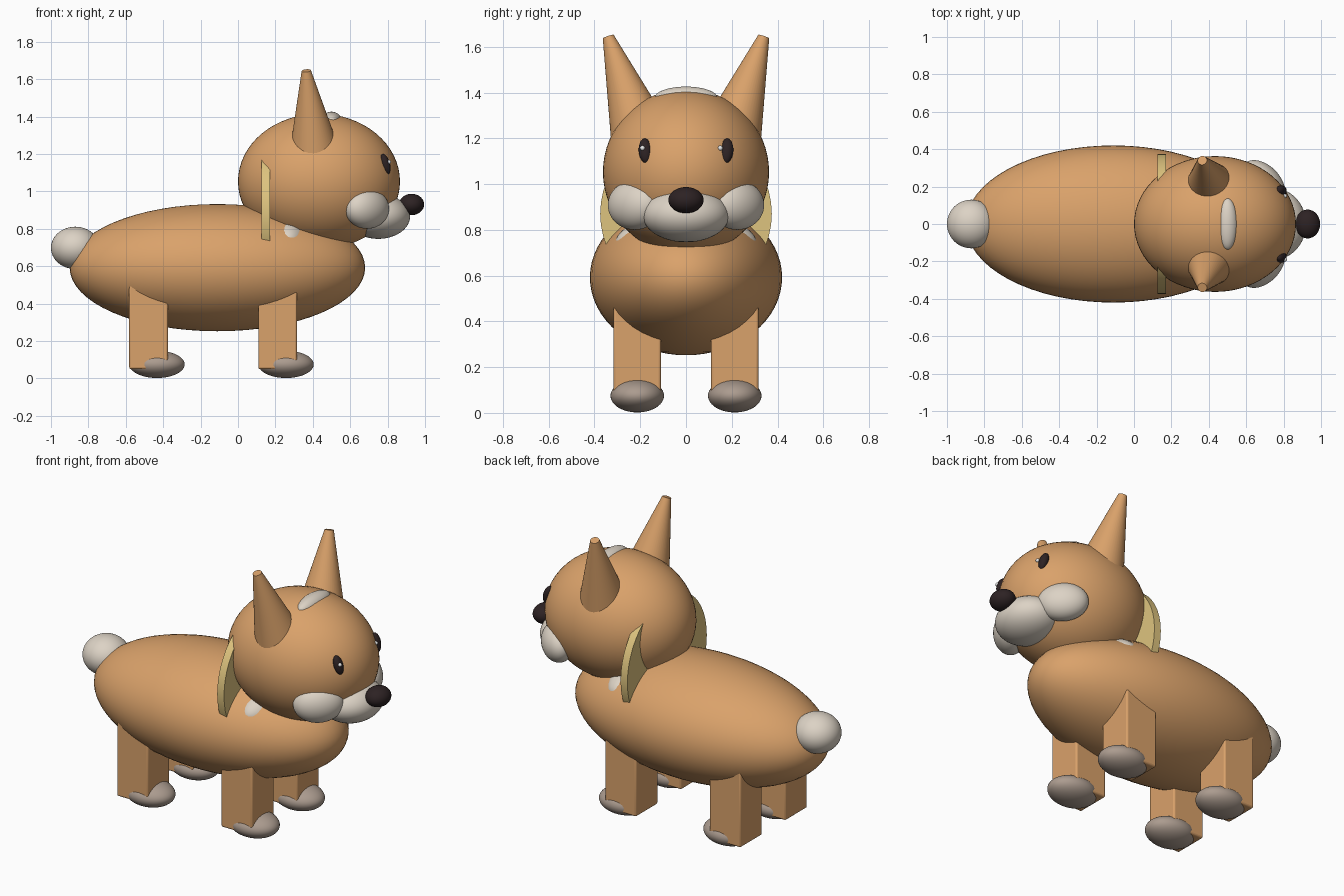
import bpy, math
from mathutils import Vector

cube = bpy.data.objects.get("Cube")
if cube:
    bpy.data.objects.remove(cube, do_unlink=True)


def material(name, rgb):
    m = bpy.data.materials.new(name)
    m.use_nodes = True
    m.diffuse_color = (*rgb, 1)
    m.node_tree.nodes["Principled BSDF"].inputs["Base Color"].default_value = (*rgb, 1)
    return m


TAN = material("tan fur", (0.70, 0.36, 0.145))
CREAM = material("cream fur", (0.72, 0.65, 0.56))
GREY = material("grey paw", (0.41, 0.33, 0.275))
DARK = material("dark brown", (0.026, 0.016, 0.017))
YELLOW = material("yellow collar", (0.73, 0.55, 0.21))
WHITE = material("eye glint", (0.85, 0.85, 0.85))


def finish(name, mat):
    ob = bpy.context.object
    ob.name = ob.data.name = name
    ob.data.materials.append(mat)
    bpy.ops.object.shade_smooth_by_angle(angle=math.radians(40))
    return ob


def ellipsoid(name, mat, centre, radii, rot=(0, 0, 0), segments=48):
    bpy.ops.mesh.primitive_uv_sphere_add(segments=segments, ring_count=segments // 2,
                                         location=centre, rotation=rot)
    bpy.context.object.scale = radii
    return finish(name, mat)


def cone_between(name, mat, base, tip, r_base, r_tip):
    base, tip = Vector(base), Vector(tip)
    axis = tip - base
    bpy.ops.mesh.primitive_cone_add(vertices=48, radius1=r_base, radius2=r_tip, depth=axis.length,
                                    location=(base + tip) / 2,
                                    rotation=axis.to_track_quat('Z', 'Y').to_euler())
    return finish(name, mat)


def leg(name, x, y):
    bpy.ops.mesh.primitive_cube_add(size=1, location=(x, y, 0.3))
    bpy.context.object.scale = (0.207, 0.207, 0.5)
    bpy.ops.object.transform_apply(location=False, rotation=False, scale=True)
    ob = finish(name, TAN)
    bevel = ob.modifiers.new("soft edges", 'BEVEL')
    bevel.width = 0.01
    bevel.segments = 3


# Torso, tail and head
ellipsoid("body", TAN, (-0.11, 0, 0.592), (0.79, 0.42, 0.34), segments=64)
ellipsoid("tail", CREAM, (-0.87, 0, 0.698), (0.13, 0.13, 0.113))
ellipsoid("head", TAN, (0.433, 0, 1.053), (0.433, 0.363, 0.362), segments=64)

# Cream markings, muzzle and nose
ellipsoid("crown_patch", CREAM, (0.5, 0, 1.376), (0.055, 0.138, 0.05))
ellipsoid("throat_patch", CREAM, (0.265, 0, 0.74), (0.14, 0.31, 0.13))
ellipsoid("muzzle", CREAM, (0.75, 0, 0.866), (0.17, 0.19, 0.12))
ellipsoid("nose", DARK, (0.928, 0, 0.93), (0.067, 0.077, 0.057))

# Collar disc between head and body
cone_between("collar", YELLOW, (0.125, 0, 0.87), (0.17, 0, 0.87), 0.375, 0.375)

# Paired parts
for side, s in (("left", 1), ("right", -1)):
    ellipsoid(side + "_cheek", CREAM, (0.69, s * 0.224, 0.908), (0.14, 0.09, 0.108),
              (0, 0, -s * math.radians(45)))
    ellipsoid(side + "_eye", DARK, (0.787, s * 0.177, 1.145), (0.026, 0.03, 0.056),
              (0, math.radians(-16), -s * math.radians(15)), 24)
    ellipsoid(side + "_eye_glint", WHITE, (0.807, s * 0.17 - 0.02, 1.157), (0.011,) * 3, segments=16)
    cone_between(side + "_ear", TAN, (0.408, s * 0.2, 1.217), (0.365, s * 0.34, 1.645), 0.133, 0.025)
    for end, x in (("front", 0.212), ("back", -0.478)):
        leg(f"{end}_{side}_leg", x, s * 0.213)
        ellipsoid(f"{end}_{side}_paw", GREY, (x + 0.045, s * 0.213, 0.075), (0.148, 0.117, 0.073))
